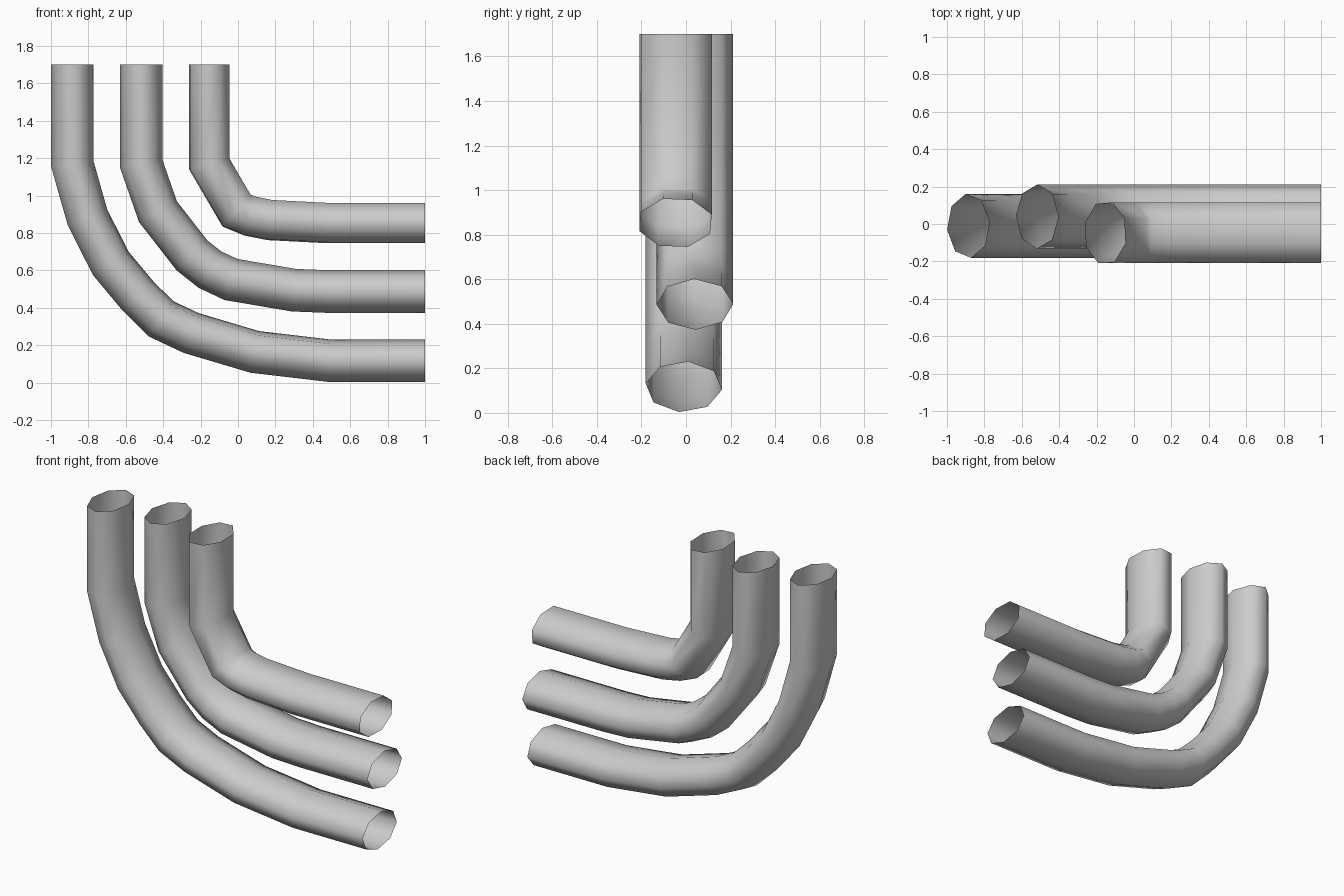
import bpy, math
from mathutils import Vector

if "Cube" in bpy.data.objects:
    bpy.data.objects.remove(bpy.data.objects["Cube"])

RY, RN, SIDES = 0.172, 0.114, 8   # oval half-width across y, half-thickness in the bend plane


def bent_pipe(name, y, turn, path):
    """Sweep an open oval octagon along a path in the xz plane with mitred joints."""
    pts = [Vector(p) for p in path]
    verts, faces = [], []
    for i, p in enumerate(pts):
        d_in = (p - pts[max(i - 1, 0)]).normalized()
        d_out = (pts[min(i + 1, len(pts) - 1)] - p).normalized()
        t = (d_in + d_out).normalized()
        n = Vector((-t.y, t.x))            # points to the inside of the bend
        mitre = 1 / max(t.dot(d_in), t.dot(d_out))
        for k in range(SIDES):
            a = math.radians(turn) + 2 * math.pi * k / SIDES
            q = p + n * (RN * mitre * math.sin(a))
            verts.append((q.x, y + RY * math.cos(a), q.y))
    for i in range(len(pts) - 1):
        for k in range(SIDES):
            a, b = i * SIDES + k, i * SIDES + (k + 1) % SIDES
            faces.append((a, a + SIDES, b + SIDES, b))
    mesh = bpy.data.meshes.new(name)
    mesh.from_pydata(verts, [], faces)
    mesh.update()
    for f in mesh.polygons:
        f.use_smooth = True
    ob = bpy.data.objects.new(name, mesh)
    bpy.context.collection.objects.link(ob)
    return ob


# Outer, middle and inner pipe: (x, z) centre lines from the top down and out to the right
bent_pipe("outer_pipe", -0.01, -7, [
    (-0.886, 1.70), (-0.886, 1.17), (-0.805, 0.885), (-0.68, 0.637), (-0.535, 0.463),
    (-0.41, 0.34), (-0.25, 0.265), (0.09, 0.164), (0.49, 0.117), (1, 0.117)])
bent_pipe("middle_pipe", 0.04, 1, [
    (-0.518, 1.70), (-0.518, 1.172), (-0.428, 0.914), (-0.246, 0.68), (-0.15, 0.604),
    (-0.037, 0.551), (0.30, 0.494), (0.48, 0.487), (1, 0.487)])
bent_pipe("inner_pipe", -0.047, 19, [
    (-0.154, 1.70), (-0.154, 1.17), (-0.008, 0.92), (0.065, 0.89),
    (0.17, 0.869), (0.48, 0.853), (1, 0.853)])
